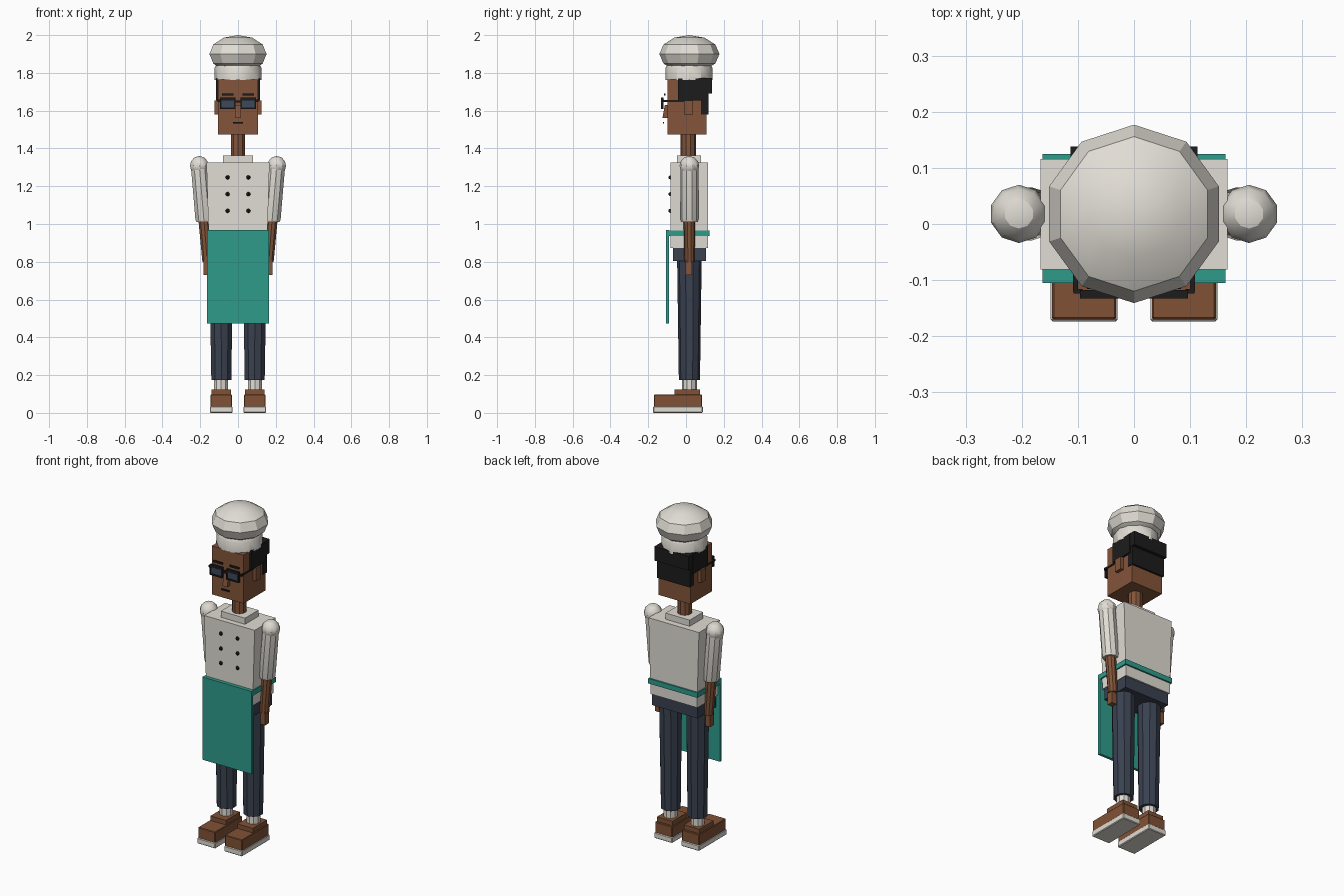
import bpy
import bmesh
from math import sin, cos, pi, radians

cube = bpy.data.objects.get("Cube")
if cube:
    bpy.data.objects.remove(cube)


def material(name, r, g, b):
    m = bpy.data.materials.new(name)
    m.use_nodes = True
    m.diffuse_color = (r, g, b, 1)
    bsdf = m.node_tree.nodes["Principled BSDF"]
    bsdf.inputs["Base Color"].default_value = (r, g, b, 1)
    bsdf.inputs["Roughness"].default_value = 0.8
    return m


WHITE = material("warm white", 0.75, 0.72, 0.66)
SKIN = material("brown skin", 0.23, 0.09, 0.042)
LEATHER = material("brown leather", 0.22, 0.083, 0.036)
TEAL = material("teal cloth", 0.028, 0.33, 0.26)
NAVY = material("navy cloth", 0.042, 0.053, 0.08)
BLACK = material("soft black", 0.012, 0.012, 0.012)
LENS = material("smoky lens", 0.045, 0.065, 0.1)


def finish(bm, name, mat, smooth=False):
    bmesh.ops.recalc_face_normals(bm, faces=bm.faces)
    mesh = bpy.data.meshes.new(name)
    bm.to_mesh(mesh)
    bm.free()
    mesh.materials.append(mat)
    ob = bpy.data.objects.new(name, mesh)
    bpy.context.collection.objects.link(ob)
    if smooth:
        bpy.ops.object.select_all(action="DESELECT")
        ob.select_set(True)
        bpy.context.view_layer.objects.active = ob
        bpy.ops.object.shade_smooth_by_angle(angle=radians(30))
    return ob


def box(name, mat, xs, ys, zs, taper=1.0, bevel=0.0):
    """Box from its extents; taper scales the width of the bottom."""
    bm = bmesh.new()
    bmesh.ops.create_cube(bm, size=1)
    mid = sum(xs) / 2
    for v in bm.verts:
        low = v.co.z < 0
        x = xs[0] if v.co.x < 0 else xs[1]
        v.co.x = mid + (x - mid) * (taper if low else 1)
        v.co.y = ys[0] if v.co.y < 0 else ys[1]
        v.co.z = zs[0] if low else zs[1]
    if bevel:
        bmesh.ops.bevel(bm, geom=bm.edges[:], offset=bevel, segments=1,
                        affect="EDGES")
    return finish(bm, name, mat)


def loft(name, mat, rings, y=0.018, sides=10):
    """Round part through rings of (centre x, z, radius)."""
    bm = bmesh.new()
    loops = []
    for cx, z, r in rings:
        angles = [2 * pi * i / sides for i in range(sides)]
        loops.append([bm.verts.new((cx + r * sin(a), y + r * cos(a), z))
                      for a in angles])
    for a, b in zip(loops, loops[1:]):
        for i in range(sides):
            j = (i + 1) % sides
            bm.faces.new((a[i], a[j], b[j], b[i]))
    for loop, ring in ((loops[0], rings[0]), (loops[-1], rings[-1])):
        if ring[2] > 0:
            bm.faces.new(loop)
    bmesh.ops.remove_doubles(bm, verts=bm.verts[:], dist=1e-5)
    return finish(bm, name, mat, smooth=True)


def ball(name, mat, x, z, r, height, steps=6):
    arc = [pi * i / steps for i in range(steps + 1)]
    return loft(name, mat, [(x, z - height * cos(a), abs(r * sin(a)) if 0 < a < pi else 0)
                            for a in arc])


def mirrored(s, a, b):
    return (min(s * a, s * b), max(s * a, s * b))


# Hat
ball("hat_puff", WHITE, 0, 1.9, 0.159, 0.1)
loft("hat_band", WHITE, [(0, 1.762, 0.125), (0, 1.825, 0.125), (0, 1.84, 0.117)],
     y=0.016, sides=12)

# Head, face and hair
box("head", SKIN, (-0.105, 0.105), (-0.098, 0.108), (1.475, 1.765))
nose = box("nose", SKIN, (-0.016, 0.016), (-0.125, -0.095), (1.56, 1.63))
for v in nose.data.vertices:
    if v.co.z > 1.6 and v.co.y < -0.12:
        v.co.y = -0.112
box("mouth", BLACK, (-0.026, 0.026), (-0.123, -0.116), (1.531, 1.539))
box("hair_back_top", BLACK, (-0.113, 0.113), (0.065, 0.138), (1.69, 1.774))
box("hair_back", BLACK, (-0.109, 0.109), (0.08, 0.119), (1.58, 1.7))
for s, side in ((1, "left"), (-1, "right")):
    box(side + "_hair", BLACK, mirrored(s, 0.095, 0.116), (-0.042, 0.1), (1.655, 1.771))
    box(side + "_ear", SKIN, mirrored(s, 0.1, 0.125), (-0.01, 0.038), (1.58, 1.655))
    box(side + "_eyebrow", BLACK, mirrored(s, 0.024, 0.084), (-0.116, -0.108), (1.68, 1.69))

    # Glasses
    for part, zs in (("top", (1.655, 1.67)), ("bottom", (1.608, 1.617))):
        box(f"{side}_frame_{part}", BLACK, mirrored(s, 0.012, 0.096), (-0.133, -0.118), zs)
    for part, xs in (("inner", (0.012, 0.02)), ("outer", (0.088, 0.096))):
        box(f"{side}_frame_{part}", BLACK, mirrored(s, *xs), (-0.133, -0.118), (1.61, 1.665))
    box(side + "_lens", LENS, mirrored(s, 0.016, 0.092), (-0.129, -0.122), (1.612, 1.66))
    box(side + "_hinge", BLACK, mirrored(s, 0.092, 0.108), (-0.124, -0.116), (1.646, 1.658))
    box(side + "_temple", BLACK, mirrored(s, 0.1, 0.109), (-0.12, -0.005), (1.646, 1.656))
box("glasses_bridge", BLACK, (-0.014, 0.014), (-0.131, -0.12), (1.643, 1.655))

# Neck and jacket
loft("neck", SKIN, [(0, 1.34, 0.04), (0, 1.48, 0.04)], y=0.012)
box("collar", WHITE, (-0.08, 0.08), (-0.048, 0.079), (1.32, 1.362))
box("jacket", WHITE, (-0.167, 0.167), (-0.081, 0.116), (0.872, 1.325), taper=0.92)
for s, side in ((1, "left"), (-1, "right")):
    for row, z in enumerate((1.07, 1.158, 1.247)):
        bm = bmesh.new()
        bmesh.ops.create_uvsphere(bm, u_segments=8, v_segments=6, radius=0.011)
        bmesh.ops.translate(bm, verts=bm.verts, vec=(s * 0.055, -0.082, z))
        finish(bm, f"{side}_button_{row + 1}", BLACK, smooth=True)

# Apron
box("apron_panel", TEAL, (-0.163, 0.163), (-0.105, -0.089), (0.472, 0.967))
box("apron_belt", TEAL, (-0.163, 0.163), (-0.1, 0.125), (0.936, 0.966))

# Trousers, arms and feet
box("hips", NAVY, (-0.15, 0.15), (-0.07, 0.107), (0.803, 0.876))
for s, side in ((1, "left"), (-1, "right")):
    ball(side + "_shoulder", WHITE, s * 0.205, 1.308, 0.052, 0.052)
    loft(side + "_sleeve", WHITE, [(s * 0.18, 1.01, 0.042), (s * 0.181, 1.025, 0.047),
                                   (s * 0.205, 1.31, 0.047)])
    loft(side + "_forearm", SKIN, [(s * 0.163, 0.8, 0.027), (s * 0.181, 1.03, 0.031)])
    box(side + "_hand", SKIN, mirrored(s, 0.14, 0.182), (-0.003, 0.032), (0.73, 0.81))
    loft(side + "_leg", NAVY, [(s * 0.088, 0.175, 0.056), (s * 0.09, 0.815, 0.065)])
    loft(side + "_sock", WHITE, [(s * 0.09, 0.11, 0.039), (s * 0.09, 0.185, 0.039)])
    box(side + "_shoe_cuff", LEATHER, mirrored(s, 0.038, 0.14), (-0.06, 0.074), (0.09, 0.124))
    box(side + "_shoe", LEATHER, mirrored(s, 0.032, 0.146), (-0.17, 0.085), (0.03, 0.097),
        bevel=0.003)
    box(side + "_sole", WHITE, mirrored(s, 0.029, 0.149), (-0.174, 0.089), (0, 0.034),
        bevel=0.004)
